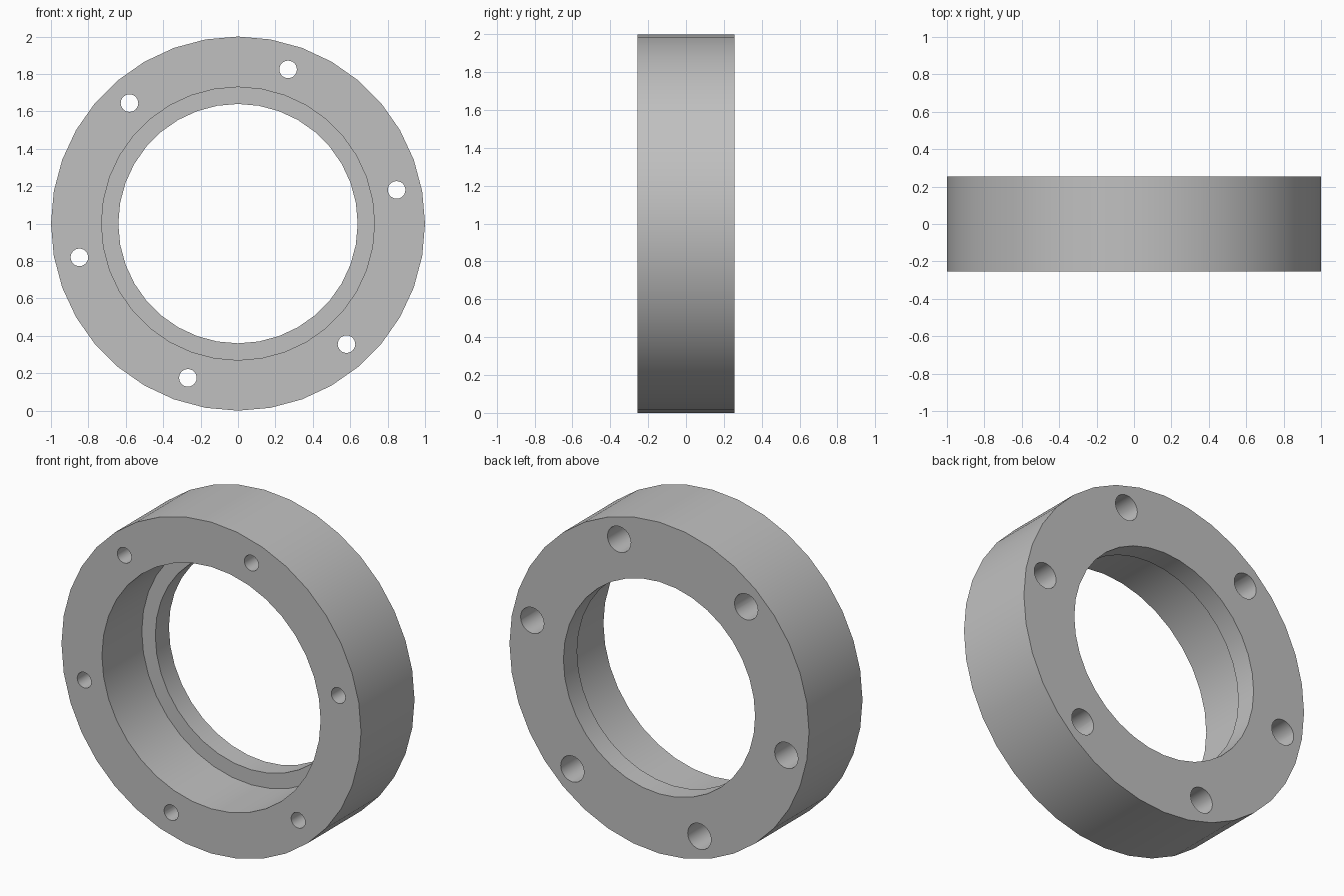
import bpy
import bmesh
import math
from mathutils import Matrix

cube = bpy.data.objects.get("Cube")
if cube:
    bpy.data.objects.remove(cube, do_unlink=True)

HALF = 0.255          # half thickness of the ring
SHOULDER = 0.125      # y of the step inside the bore
BOLT_CIRCLE = 0.867
CENTRE = Matrix.Translation((0, 0, 1))

steel = bpy.data.materials.new("plain grey")
steel.use_nodes = True
steel.diffuse_color = (0.53, 0.53, 0.53, 1)
steel.node_tree.nodes["Principled BSDF"].inputs["Base Color"].default_value = steel.diffuse_color


def lathe(name, profile, sides, matrix):
    """Spin a closed (radius, y) profile about the y axis."""
    bm = bmesh.new()
    rings = []
    for i in range(sides):
        a = 2 * math.pi * i / sides
        rings.append([bm.verts.new((r * math.cos(a), y, r * math.sin(a))) for r, y in profile])
    n = len(profile)
    for i in range(sides):
        a, b = rings[i], rings[(i + 1) % sides]
        for j in range(n):
            k = (j + 1) % n
            bm.faces.new((a[j], a[k], b[k], b[j]))
    bmesh.ops.remove_doubles(bm, verts=bm.verts, dist=1e-5)
    bmesh.ops.dissolve_degenerate(bm, edges=bm.edges, dist=1e-5)
    bmesh.ops.recalc_face_normals(bm, faces=bm.faces)
    bm.transform(matrix)
    mesh = bpy.data.meshes.new(name)
    bm.to_mesh(mesh)
    bm.free()
    mesh.materials.append(steel)
    obj = bpy.data.objects.new(name, mesh)
    bpy.context.collection.objects.link(obj)
    return obj


# Ring with a wide front bore and a narrow lip at the back
ring = lathe("flange_ring", [(1, -HALF), (1, HALF), (0.64, HALF), (0.64, SHOULDER),
                             (0.73, SHOULDER), (0.73, -HALF)], 36, CENTRE)

# Bolt holes: narrow at the front, counterbored from the back
bore_floor = HALF - 0.3
hole_profile = [(0, -HALF - 0.1), (0.047, -HALF - 0.1), (0.047, bore_floor),
                (0.078, bore_floor), (0.078, HALF + 0.1), (0, HALF + 0.1)]
cutters = []
for i in range(6):
    a = math.radians(12 + 60 * i)
    place = CENTRE @ Matrix.Translation((BOLT_CIRCLE * math.cos(a), 0, BOLT_CIRCLE * math.sin(a)))
    cutter = lathe("bolt_hole_cutter", hole_profile, 24, place)
    cutter.hide_render = True
    cutters.append(cutter)

bpy.ops.object.select_all(action="DESELECT")
ring.select_set(True)
bpy.context.view_layer.objects.active = ring
for cutter in cutters:
    mod = ring.modifiers.new("bolt_hole", "BOOLEAN")
    mod.operation = "DIFFERENCE"
    mod.solver = "EXACT"
    mod.object = cutter
    bpy.ops.object.modifier_apply(modifier=mod.name)
    bpy.data.objects.remove(cutter, do_unlink=True)

bpy.ops.object.shade_smooth_by_angle(angle=math.radians(30))
